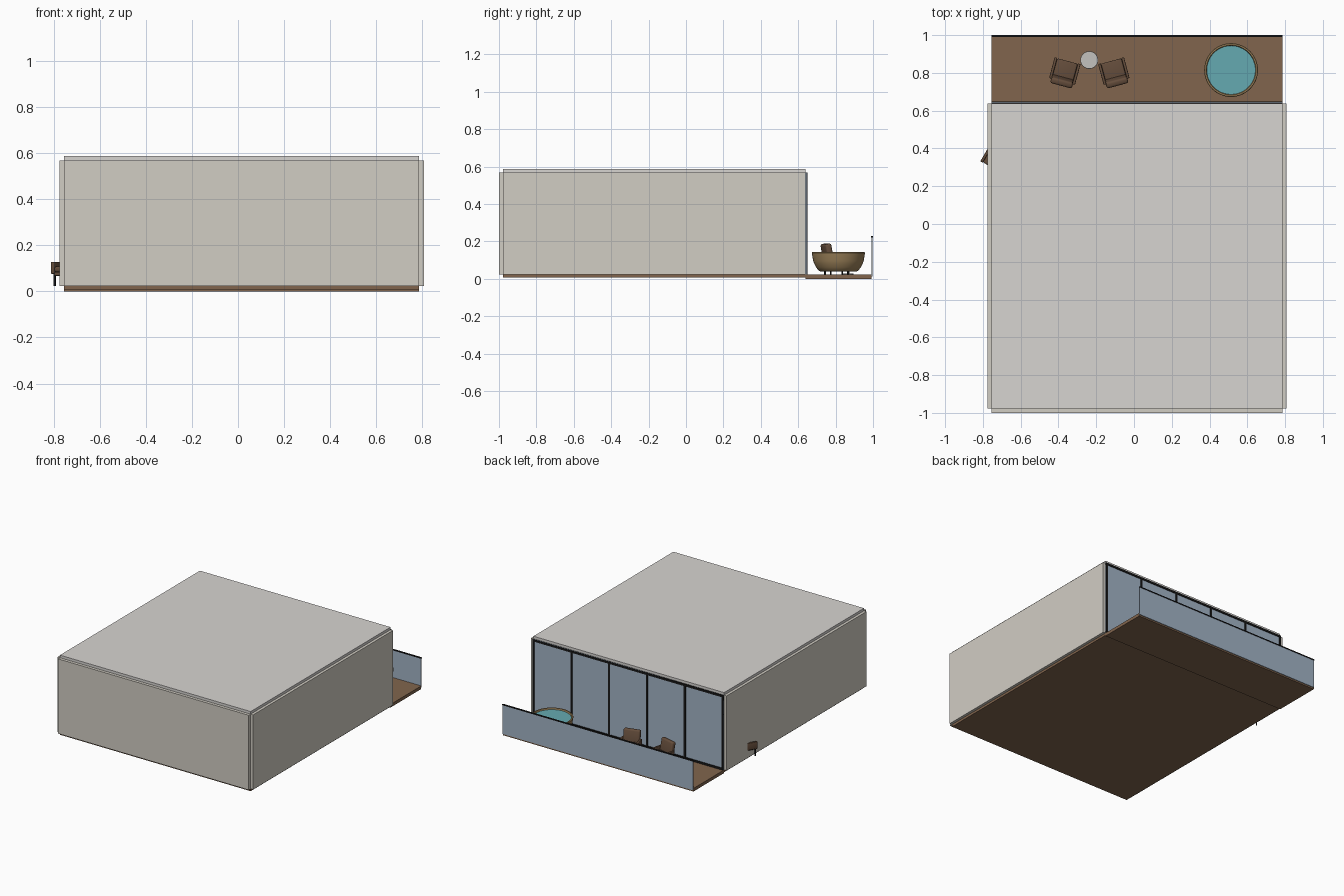
import bpy, bmesh, math
from mathutils import Matrix, Vector

if "Cube" in bpy.data.objects:
    bpy.data.objects.remove(bpy.data.objects["Cube"])


def material(name, rgb):
    m = bpy.data.materials.new(name)
    m.diffuse_color = (*rgb, 1)
    m.use_nodes = True
    m.node_tree.nodes["Principled BSDF"].inputs["Base Color"].default_value = m.diffuse_color
    return m


WALL = material("plaster", (0.64, 0.61, 0.55))
CEIL = material("ceiling_paint", (0.68, 0.66, 0.64))
WOOD = material("floor_wood", (0.22, 0.13, 0.075))
GLASS = material("glass", (0.36, 0.45, 0.56))
BLACK = material("black_metal", (0.01, 0.01, 0.01))
LEATHER = material("brown_leather", (0.13, 0.075, 0.045))
TUB = material("tub_wood", (0.33, 0.22, 0.10))
WATER = material("water", (0.13, 0.40, 0.44))
STONE = material("table_top", (0.55, 0.54, 0.52))


def finish(bm, name, mat, smooth=False):
    bmesh.ops.recalc_face_normals(bm, faces=bm.faces)
    me = bpy.data.meshes.new(name)
    bm.to_mesh(me)
    bm.free()
    me.materials.append(mat)
    ob = bpy.data.objects.new(name, me)
    bpy.context.collection.objects.link(ob)
    if smooth:
        bpy.ops.object.select_all(action='DESELECT')
        ob.select_set(True)
        bpy.context.view_layer.objects.active = ob
        bpy.ops.object.shade_smooth_by_angle(angle=math.radians(35))
    return ob


def box(name, lo, hi, mat, bevel=0, mtx=None, tilt=0):
    lo, hi = Vector(lo), Vector(hi)
    bm = bmesh.new()
    bmesh.ops.create_cube(bm, size=1)
    bmesh.ops.scale(bm, vec=hi - lo, verts=bm.verts)
    if bevel:
        bmesh.ops.bevel(bm, geom=bm.edges[:], offset=bevel, segments=3,
                        profile=0.5, affect='EDGES')
    bm.transform(Matrix.Translation((lo + hi) / 2) @ Matrix.Rotation(tilt, 4, 'X'))
    if mtx:
        bm.transform(mtx)
    return finish(bm, name, mat, bool(bevel))


def lathe(name, profile, centre, mat, steps=48):
    bm = bmesh.new()
    vs = [bm.verts.new((r, 0, z)) for r, z in profile]
    es = [bm.edges.new(p) for p in zip(vs, vs[1:])]
    bmesh.ops.spin(bm, geom=vs + es, cent=(0, 0, 0), axis=(0, 0, 1),
                   angle=2 * math.pi, steps=steps)
    bmesh.ops.remove_doubles(bm, verts=bm.verts, dist=1e-5)
    bm.transform(Matrix.Translation((*centre, 0)))
    return finish(bm, name, mat, True)


X0, X1, Y0, Y1 = -0.755, 0.787, -0.978, 0.638
FLOOR, TOP = 0.023, 0.569

# room shell
box("room_floor", (X0, Y0, 0.006), (X1, Y1, FLOOR), WOOD)
box("ceiling", (X0, Y0, TOP), (X1, Y1, 0.588), CEIL)
box("front_wall", (X0, -1.0, FLOOR), (X1, Y0, TOP), WALL)
box("left_wall", (X0 - 0.02, Y0, FLOOR), (X0, Y1, TOP), WALL)
box("right_wall", (X1, Y0, FLOOR), (X1 + 0.02, Y1, TOP), WALL)

# balcony deck and glass railing
box("balcony_deck", (X0, Y1, 0), (X1, 0.992, FLOOR), WOOD)
box("railing_glass", (X0, 0.992, FLOOR - 0.012), (X1, 0.997, 0.222), GLASS)
box("railing_cap", (X0, 0.99, 0.222), (X1, 1.0, 0.229), BLACK)

# glazed wall: five panes in a dark frame
FY0, FY1 = 0.636, 0.649
box("window_glass", (X0, 0.640, FLOOR), (X1, 0.644, TOP), GLASS)
box("frame_bottom", (X0, FY0, FLOOR), (X1, FY1, FLOOR + 0.014), BLACK)
box("frame_top", (X0, FY0, TOP - 0.014), (X1, FY1, TOP), BLACK)
for i in range(6):
    x = X0 + 0.007 + i * (X1 - X0 - 0.014) / 5
    box("frame_post", (x - 0.007, FY0, FLOOR), (x + 0.007, FY1, TOP), BLACK)

# round tub with water
TC = (0.514, 0.815)
lathe("tub", [(0, 0.038), (0.095, 0.038), (0.106, 0.044), (0.120, 0.062),
              (0.130, 0.082), (0.135, 0.096), (0.1425, 0.139), (0.140, 0.142),
              (0.132, 0.142), (0.130, 0.138), (0.120, 0.09), (0, 0.06)], TC, TUB)
lathe("tub_water", [(0, 0.132), (0.129, 0.132)], TC, WATER)

# side table
TB = (-0.237, 0.868)
lathe("table_top", [(0, 0.110), (0.046, 0.110), (0.047, 0.112), (0.047, 0.116),
                    (0.046, 0.118), (0, 0.118)], TB, STONE, 32)
lathe("table_stem", [(0.006, 0.110), (0.006, 0.029), (0.028, 0.027),
                     (0.028, FLOOR)], TB, STONE, 32)


# armchair facing local +y
def armchair(x, y, angle):
    m = Matrix.Translation((x, y, 0)) @ Matrix.Rotation(math.radians(angle), 4, 'Z')
    box("chair_base", (-0.058, -0.058, 0.068), (0.058, 0.056, 0.084), LEATHER, 0.004, m)
    box("chair_seat_cushion", (-0.056, -0.045, 0.084), (0.056, 0.062, 0.108), LEATHER, 0.008, m)
    box("chair_back", (-0.059, -0.066, 0.085), (0.059, -0.032, 0.188), LEATHER, 0.011, m,
        math.radians(11))
    for s in (-1, 1):
        xa, xb = sorted((s * 0.056, s * 0.071))
        box("chair_arm", (xa, -0.05, 0.076), (xb, 0.064, 0.129), LEATHER, 0.004, m)
        for yy in (-0.046, 0.05):
            box("chair_leg", (s * 0.06 - 0.004, yy - 0.004, FLOOR),
                (s * 0.06 + 0.004, yy + 0.004, 0.08), BLACK, 0, m)


armchair(-0.368, 0.803, -15)
armchair(-0.105, 0.803, 15)
# indoor armchair whose corner pokes through the left wall
armchair(-0.720, 0.352, 150)
